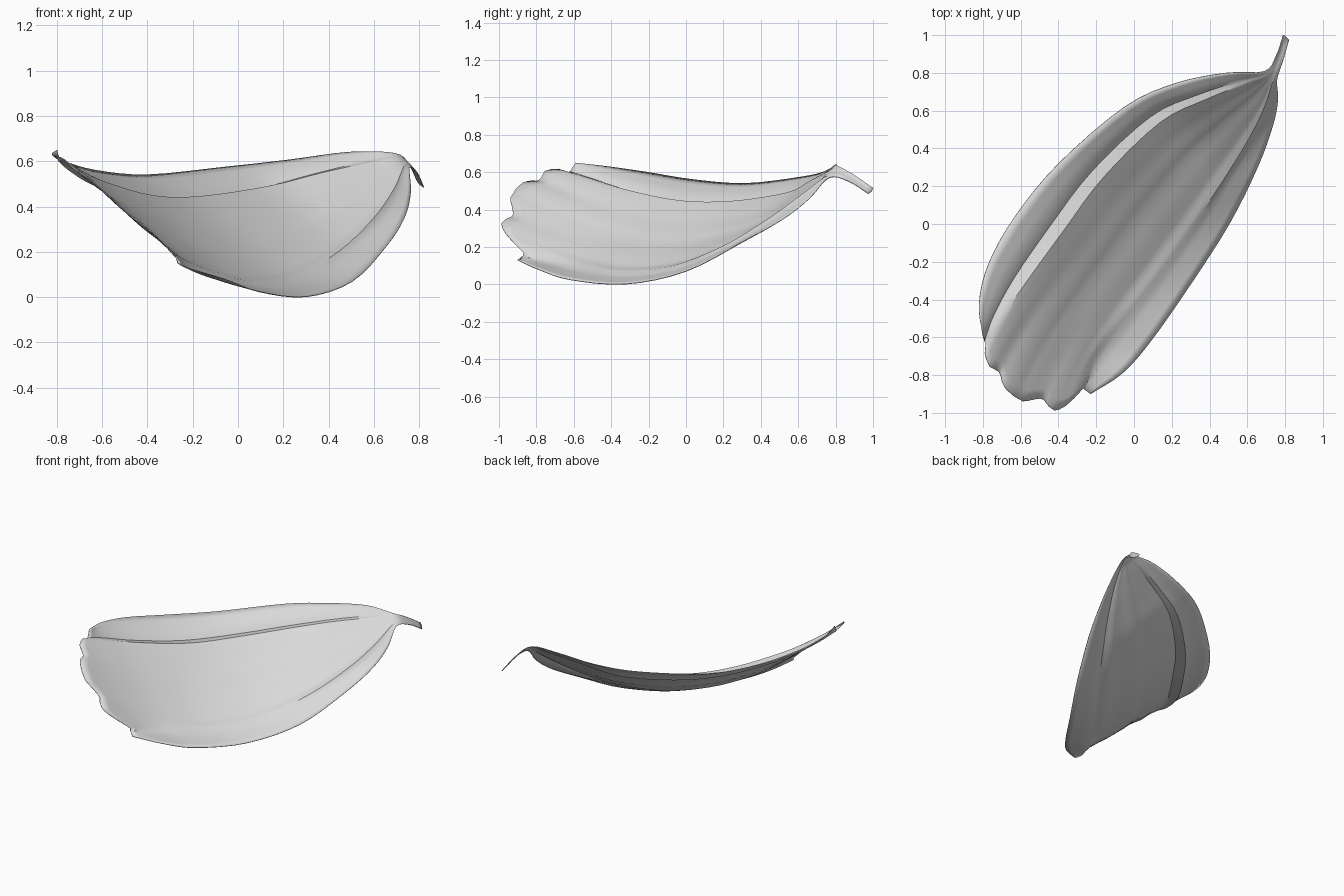
import bpy
import bmesh
import math
from mathutils import Vector

if "Cube" in bpy.data.objects:
    bpy.data.objects.remove(bpy.data.objects["Cube"], do_unlink=True)

STEPS = 4           # rows between two guide points
INNER = 30          # columns across the blade between the two creases
NORMAL = Vector((0.45, -0.35, 0.82))
TIP_DIRECTION = Vector((-0.42, -0.91, 0.65))

# Guide lines, each running from the stalk to the ragged tip
left_rim = [(.79, 1, .515), (.752, .89, .59), (.69, .808, .635), (.49, .8, .64),
            (.22, .745, .605), (-.05, .62, .575), (-.4, .32, .54),
            (-.63, .04, .56), (-.77, -.21, .6), (-.82, -.42, .63), (-.8, -.59, .65)]
left_crease = [(.8, .995, .5), (.765, .885, .57), (.715, .795, .615), (.59, .745, .595),
               (.38, .66, .55), (.14, .54, .49), (-.16, .25, .445),
               (-.37, -.03, .447), (-.58, -.32, .505), (-.71, -.51, .565), (-.785, -.63, .6)]
right_crease = [(.81, .985, .492), (.778, .878, .56), (.74, .778, .59), (.69, .62, .48),
                (.6, .44, .35), (.45, .2, .205), (.26, -.08, .095),
                (.07, -.34, .07), (-.11, -.57, .1), (-.21, -.72, .13), (-.27, -.87, .17)]
right_rim = [(.82, .975, .485), (.79, .87, .55), (.757, .765, .57), (.762, .66, .46),
             (.735, .52, .35), (.655, .3, .225), (.505, 0, .07),
             (.3, -.32, .002), (.09, -.62, .025), (-.06, -.79, .08), (-.23, -.9, .13)]

# Ragged end: position across the blade and how far it sticks out
lobes = [(0, 0), (.04, .06), (.13, .105), (.25, .11), (.31, .155), (.37, .178), (.47, .195),
         (.58, .2), (.65, .165), (.72, .14), (.8, .165), (.88, .173), (.93, .13), (.98, .05), (1, 0)]

# Height of the blade over the straight lines between the guides:
# grooves run beside both raised creases
left_lift = [(0, 0), (.4, -.008), (.62, -.016), (.8, -.038), (1, 0)]
inner_lift = [(0, 0), (.1, -.006), (.5, -.025), (.9, -.018), (1, 0)]
right_lift = [(0, 0), (.2, -.012), (.6, -.008), (1, 0)]


def table(pairs, s):
    """Piecewise linear lookup."""
    for (a, va), (b, vb) in zip(pairs, pairs[1:]):
        if s <= b:
            return va + (vb - va) * (s - a) / (b - a)
    return pairs[-1][1]


def smooth_line(points):
    """Smooth curve that passes through every guide point."""
    p = [Vector(q) for q in points]
    p = [p[0] * 2 - p[1]] + p + [p[-1] * 2 - p[-2]]
    line = []
    for a, b, c, d in zip(p, p[1:], p[2:], p[3:]):
        for k in range(STEPS):
            t = k / STEPS
            line.append(0.5 * (2 * b + (c - a) * t + (2 * a - 5 * b + 4 * c - d) * t ** 2
                               + (3 * b - a - 3 * c + d) * t ** 3))
    line.append(p[-2])
    return line


def make_row(l_rim, l_crease, r_crease, r_rim, t):
    """One cross-section of the blade; t runs from stalk to tip."""
    size = min(1, (r_crease - l_crease).length / 0.5)
    flange = size * min(1, (l_crease - l_rim).length / 0.25)
    reach = max(0, (t - 0.72) / 0.28) ** 1.6
    row = []
    for s in (0, .2, .4, .62, .8, .9):
        row.append(l_rim.lerp(l_crease, s) + NORMAL * table(left_lift, s) * flange)
    for i in range(INNER + 1):
        s = i / INNER
        lift = table(inner_lift, s)
        lift += 0.002 * math.sin(s * 6 * math.pi) * math.sin(s * math.pi)
        row.append(l_crease.lerp(r_crease, s) + NORMAL * lift * size
                   + TIP_DIRECTION * table(lobes, s) * reach)
    for s in (.2, .4, .6, .8, 1):
        row.append(r_crease.lerp(r_rim, s) + NORMAL * table(right_lift, s) * size)
    return row


# Blade and stalk as one lofted sheet
guides = [smooth_line(g) for g in (left_rim, left_crease, right_crease, right_rim)]
count = len(guides[0])
bm = bmesh.new()
rows = [[bm.verts.new(v) for v in make_row(*sections, i / (count - 1))]
        for i, sections in enumerate(zip(*guides))]
for upper, lower in zip(rows, rows[1:]):
    for j in range(len(upper) - 1):
        bm.faces.new((upper[j], lower[j], lower[j + 1], upper[j + 1]))
mesh = bpy.data.meshes.new("leaf_blade")
bm.to_mesh(mesh)
bm.free()
leaf = bpy.data.objects.new("leaf_blade", mesh)
bpy.context.collection.objects.link(leaf)

# Pale grey material
grey = bpy.data.materials.new("pale_grey")
grey.use_nodes = True
colour = (0.7, 0.7, 0.7, 1)
grey.diffuse_color = colour
grey.node_tree.nodes["Principled BSDF"].inputs["Base Color"].default_value = colour
mesh.materials.append(grey)

# Paper-thin thickness and smooth shading
shell = leaf.modifiers.new("thickness", 'SOLIDIFY')
shell.thickness = 0.004
shell.offset = 0
bpy.ops.object.select_all(action='DESELECT')
leaf.select_set(True)
bpy.context.view_layer.objects.active = leaf
bpy.ops.object.shade_smooth_by_angle(angle=math.radians(35))
